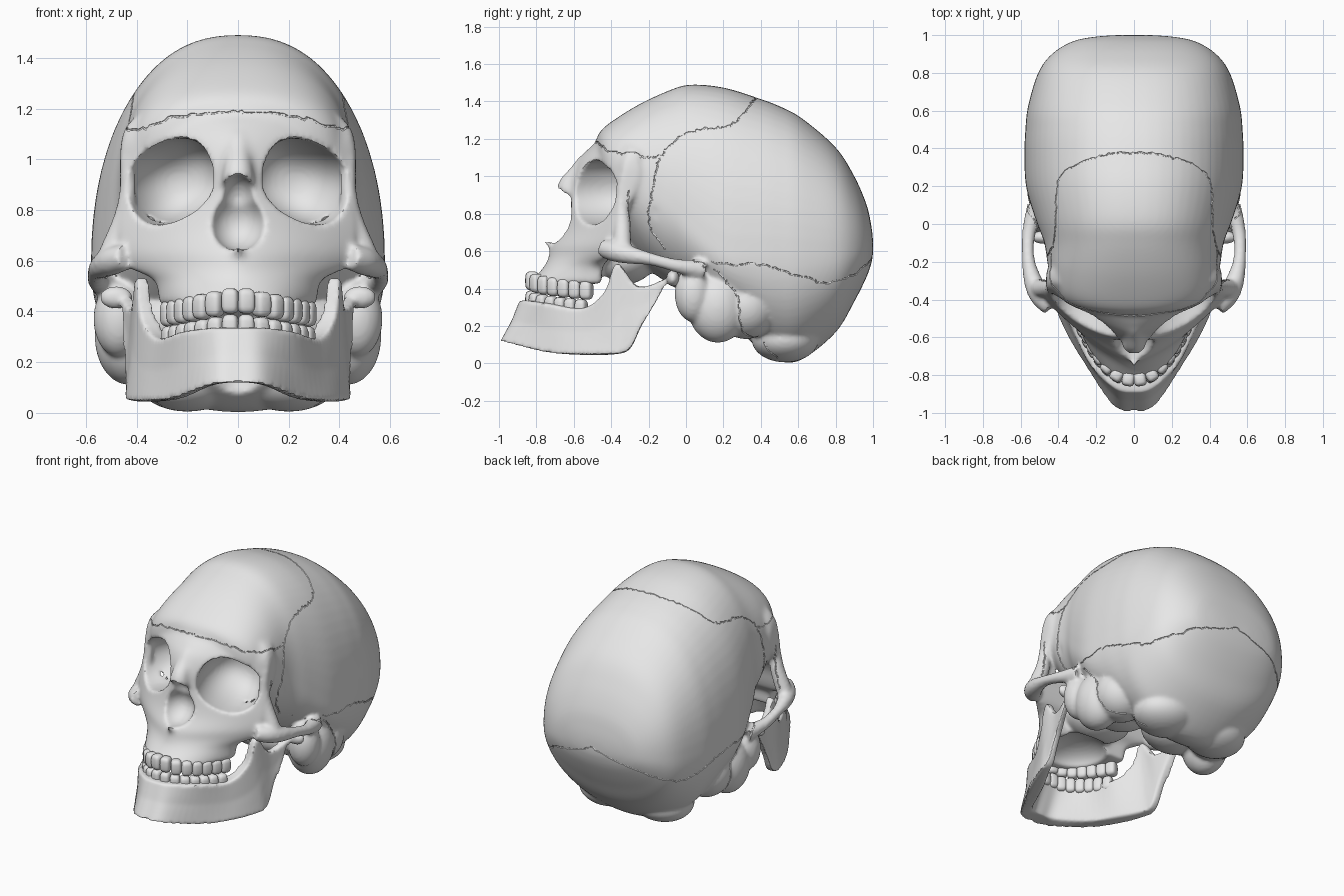
import bpy, bmesh, math, random
from mathutils import Matrix, Vector
from mathutils.bvhtree import BVHTree

random.seed(4)
if "Cube" in bpy.data.objects:
    bpy.data.objects.remove(bpy.data.objects["Cube"])

bone = bpy.data.materials.new("bone_grey")
bone.use_nodes = True
bone.diffuse_color = (0.8, 0.8, 0.8, 1)
bone.node_tree.nodes["Principled BSDF"].inputs["Base Color"].default_value = (0.8, 0.8, 0.8, 1)


def place(name, data):
    ob = bpy.data.objects.new(name, data)
    bpy.context.scene.collection.objects.link(ob)
    return ob


def bake(ob):
    """Mesh of an object with its modifiers applied; the object is removed."""
    graph = bpy.context.evaluated_depsgraph_get()
    mesh = bpy.data.meshes.new_from_object(ob.evaluated_get(graph))
    bpy.data.objects.remove(ob)
    return mesh


def spline(rows, n):
    """Catmull-Rom resampling of rows of any width."""
    out = []
    for i in range(len(rows) - 1):
        a, b, c, d = (rows[max(i - 1, 0)], rows[i], rows[i + 1], rows[min(i + 2, len(rows) - 1)])
        for k in range(n):
            t = k / n
            out.append([0.5 * (2 * q + (r - p) * t + (2 * p - 5 * q + 4 * r - s) * t * t
                               + (3 * q - p - 3 * r + s) * t ** 3)
                        for p, q, r, s in zip(a, b, c, d)])
    return out + [list(rows[-1])]


def loft(rings):
    bm = bmesh.new()
    loops = [[bm.verts.new(p) for p in ring] for ring in rings]
    for a, b in zip(loops, loops[1:]):
        for i in range(len(a)):
            j = (i + 1) % len(a)
            bm.faces.new((a[i], a[j], b[j], b[i]))
    bm.faces.new(loops[0])
    bm.faces.new(loops[-1])
    bmesh.ops.recalc_face_normals(bm, faces=bm.faces)
    mesh = bpy.data.meshes.new("loft")
    bm.to_mesh(mesh)
    return mesh


def ball(loc, radii, turn=0.0, tilt=0.0, power=1.0, detail=4):
    """Ellipsoid; a power below one makes it boxier."""
    bm = bmesh.new()
    bmesh.ops.create_icosphere(bm, subdivisions=detail, radius=1)
    for v in bm.verts:
        v.co = [math.copysign(abs(c) ** power, c) * r for c, r in zip(v.co, radii)]
    bm.transform(Matrix.Translation(loc) @ Matrix.Rotation(turn, 4, 'Z') @ Matrix.Rotation(tilt, 4, 'Y'))
    mesh = bpy.data.meshes.new("ball")
    bm.to_mesh(mesh)
    return mesh


def tube(rows, sides=3):
    """Round tube through rows of x, y, z, radius."""
    curve = bpy.data.curves.new("tube", 'CURVE')
    curve.dimensions = '3D'
    curve.bevel_depth = 1
    curve.bevel_resolution = sides
    curve.use_fill_caps = True
    line = curve.splines.new('POLY')
    line.points.add(len(rows) - 1)
    for p, (x, y, z, r) in zip(line.points, rows):
        p.co, p.radius = (x, y, z, 1), r
    return bake(place("tube", curve))


def both(mesh):
    other = mesh.copy()
    other.transform(Matrix.Scale(-1, 4, (1, 0, 0)))
    other.flip_normals()
    return [mesh, other]


def join(meshes):
    bm = bmesh.new()
    for m in meshes:
        bm.from_mesh(m)
    out = bpy.data.meshes.new("joined")
    bm.to_mesh(out)
    return out


def fuse(meshes, voxel, rounds=0):
    """Weld overlapping solids into one skin and soften it."""
    ob = place("fuse", join(meshes))
    remesh = ob.modifiers.new("remesh", 'REMESH')
    remesh.mode = 'VOXEL'
    remesh.voxel_size = voxel
    if rounds:
        soft = ob.modifiers.new("soft", 'SMOOTH')
        soft.factor, soft.iterations = 0.5, rounds
    return bake(ob)


def carve(mesh, cutter):
    tool = place("cutter", cutter)
    tool.hide_render = True
    ob = place("carve", mesh)
    cut = ob.modifiers.new("cut", 'BOOLEAN')
    cut.operation, cut.solver, cut.object = 'DIFFERENCE', 'EXACT', tool
    result = bake(ob)
    bpy.data.objects.remove(tool)
    return result


def finish(name, mesh, angle=40):
    mesh.materials.clear()
    mesh.materials.append(bone)
    ob = place(name, mesh)
    bpy.ops.object.select_all(action='DESELECT')
    ob.select_set(True)
    bpy.context.view_layer.objects.active = ob
    bpy.ops.object.shade_smooth_by_angle(angle=math.radians(angle))


# Braincase: sections along y as (y, top, bottom, widest height, half width)
stations = [(-.48, 1.2, 1.1, 1.14, .1), (-.45, 1.25, .9, 1.08, .29), (-.38, 1.305, .75, 1.02, .4),
            (-.25, 1.385, .55, .95, .45), (-.1, 1.455, .43, .85, .475), (.02, 1.49, .36, .72, .52),
            (.2, 1.475, .24, .58, .572), (.38, 1.42, .08, .57, .58), (.5, 1.375, .01, .57, .575),
            (.62, 1.31, .02, .57, .562), (.8, 1.155, .165, .58, .508), (.9, 1.0, .33, .6, .435),
            (.965, .85, .46, .61, .33), (.99, .74, .53, .62, .22), (1.0, .66, .58, .62, .1)]


def case_ring(y, top, low, mid, w):
    ring = []
    for i in range(64):
        a = math.tau * i / 64
        c, s = math.cos(a), math.sin(a)
        e = 0.87 if s > 0 else 0.95
        h = top - mid if s > 0 else mid - low
        ring.append((math.copysign(abs(c) ** e, c) * w, y, mid + math.copysign(abs(s) ** e, s) * h))
    return ring


braincase = loft([case_ring(*r) for r in spline(stations, 5)])

# Face: level sections as (height, front y, half width, sweep, roundness, back y)
levels = [(.425, -.845, .31, .33, 2.4, -.45), (.48, -.79, .315, .28, 2.4, -.45), (.53, -.75, .335, .25, 2, -.44),
          (.57, -.735, .43, .31, 1.6, -.4), (.63, -.72, .475, .32, 1.5, -.38), (.72, -.665, .47, .27, 1.5, -.36),
          (.85, -.635, .465, .27, 1.4, -.3), (.98, -.62, .465, .28, 1.4, -.25), (1.07, -.59, .46, .26, 1.4, -.25),
          (1.13, -.54, .44, .23, 1.6, -.25), (1.18, -.48, .38, .17, 2, -.25), (1.22, -.42, .26, .1, 2, -.25)]


def face_ring(z, front, w, sweep, p, back):
    steps = [i / 14 for i in range(-14, 15)]
    return [(w * s, front + sweep * abs(s) ** p, z) for s in steps] + [(w, back, z), (-w, back, z)]


face = loft([face_ring(*r) for r in spline(levels, 4)])
nose_bridge = tube(spline([(0, -.53, 1.08, .05), (0, -.58, 1.01, .055), (0, -.625, .95, .062), (0, -.63, .9, .07)], 4))
nose_spine = tube([(0, -.66, .62, .04), (0, -.765, .65, .012)])
palate_root = ball((0, -.34, .56), (.22, .18, .14))
core = fuse([braincase, face, nose_bridge, nose_spine, palate_root], .014, 5)

# Eye sockets, nose opening, temple hollows, palate and neck opening
hollows = both(ball((.262, -.47, .912), (.195, .29, .16), math.radians(16), math.radians(22), .87))
hollows += both(ball((.64, -.18, .74), (.2, .11, .26)))
hollows += [ball((0, -.68, .755), (.112, .14, .115)), ball((0, -.68, .84), (.072, .12, .1)),
            ball((0, -.56, .4), (.2, .2, .12)), ball((0, .24, .16), (.12, .16, .2))]
core = carve(core, fuse(hollows, .012))

# Cheek arches, outer eye posts, ear and neck bumps
arch = tube(spline([(.44, -.44, .615, .05), (.495, -.38, .6, .058), (.535, -.3, .58, .05),
                    (.56, -.18, .555, .034), (.555, -.04, .52, .038), (.51, .09, .5, .06)], 5))
post = tube(spline([(.435, -.33, 1.0, .03), (.435, -.345, .88, .032), (.45, -.34, .76, .045),
                    (.5, -.34, .63, .05)], 4))
extras = both(arch) + both(post)
for loc, radii in [((.47, .04, .37), (.1, .1, .15)), ((.43, .17, .3), (.135, .16, .19)),
                   ((.37, .32, .3), (.17, .17, .17)), ((.22, .12, .36), (.22, .18, .14)),
                   ((.2, .53, .13), (.2, .18, .125))]:
    extras += both(ball(loc, radii))
skull = fuse([core] + extras, .012, 6)

# Seams: jagged grooves laid on the skull skin
seams = [[(0, .38, 1.42), (.2, .35, 1.38), (.38, .27, 1.3), (.43, .2, 1.28), (.45, .07, 1.27),
          (.45, -.05, 1.22), (.44, -.14, 1.1), (.43, -.18, .9), (.43, -.195, .71), (.44, -.14, .57)],
         [(0, -.47, 1.18), (.2, -.45, 1.17), (.36, -.4, 1.13), (.43, -.25, 1.1), (.44, -.14, 1.11)],
         [(.46, -.1, .56), (.56, .1, .53), (.57, .39, .53), (.55, .6, .47), (.5, .77, .43),
          (.3, .95, .52), (0, .99, .61)],
         [(.55, .06, .53), (.55, .2, .45), (.5, .28, .34), (.45, .31, .2), (.3, .49, .04)],
         [(.45, -.31, .93), (.47, -.3, .8), (.5, -.28, .65)]]
bm = bmesh.new()
bm.from_mesh(skull)
skin = BVHTree.FromBMesh(bm)
grooves = []
for seam in seams:
    for side in (1, -1):
        path = []
        for p in spline(seam, 10):
            rough = Vector((p[0] * side, p[1], p[2])) + Vector([random.uniform(-.009, .009) for _ in p])
            path.append((*skin.find_nearest(rough)[0], .0055))
        grooves.append(tube(path, 1))
finish("skull", carve(skull, fuse(grooves, .004)))

# Lower jaw: strip of outer low edge, outer high edge and thickness, chin to hinge
half = [(0, -.99, .12, 0, -.89, .335, .1), (.11, -.965, .11, .1, -.87, .335, .1),
        (.25, -.76, .06, .225, -.755, .32, .09), (.37, -.56, .045, .325, -.56, .295, .09),
        (.44, -.38, .05, .385, -.44, .38, .065), (.445, -.3, .08, .405, -.37, .535, .05),
        (.45, -.235, .2, .425, -.25, .41, .05), (.46, -.16, .32, .47, -.08, .46, .055)]
strip = [(-r[0], r[1], r[2], -r[3], *r[4:]) for r in half[:0:-1]] + half


def jaw_ring(bx, by, bz, tx, ty, tz, thick):
    low, high = Vector((bx, by, bz)), Vector((tx, ty, tz))
    inward = Vector((-(bx + tx) / 2, -.3 - (by + ty) / 2, 0)).normalized() * thick
    return [low, low.lerp(high, .5) + inward * .08, high, high + inward, low + inward]


jaw = loft([jaw_ring(*r) for r in spline(strip, 6)])
hinges = both(ball((.48, -.07, .455), (.065, .035, .045)))
finish("lower_jaw", fuse([jaw] + hinges, .011, 5))


# Teeth: even spacing along a rounded arch
def teeth(name, width, front, sweep, height, droop):
    def arc(s):
        return Vector((width * s, front + sweep * abs(s) ** 2.2, height - droop * abs(s)))
    steps = [arc(i / 150) for i in range(-150, 151)]
    total = sum((b - a).length for a, b in zip(steps, steps[1:]))
    row, run, count = [], 0, 14
    for a, b in zip(steps, steps[1:]):
        run += (b - a).length
        if run >= total * (len(row) + .5) / count:
            d = b - a
            row.append(ball(b, (total / count * .52, .036, .05), math.atan2(d.y, d.x), 0, .6, 3))
    finish(name, join(row), 60)


teeth("upper_teeth", .283, -.825, .32, .448, .06)
teeth("lower_teeth", .278, -.825, .29, .345, .055)
